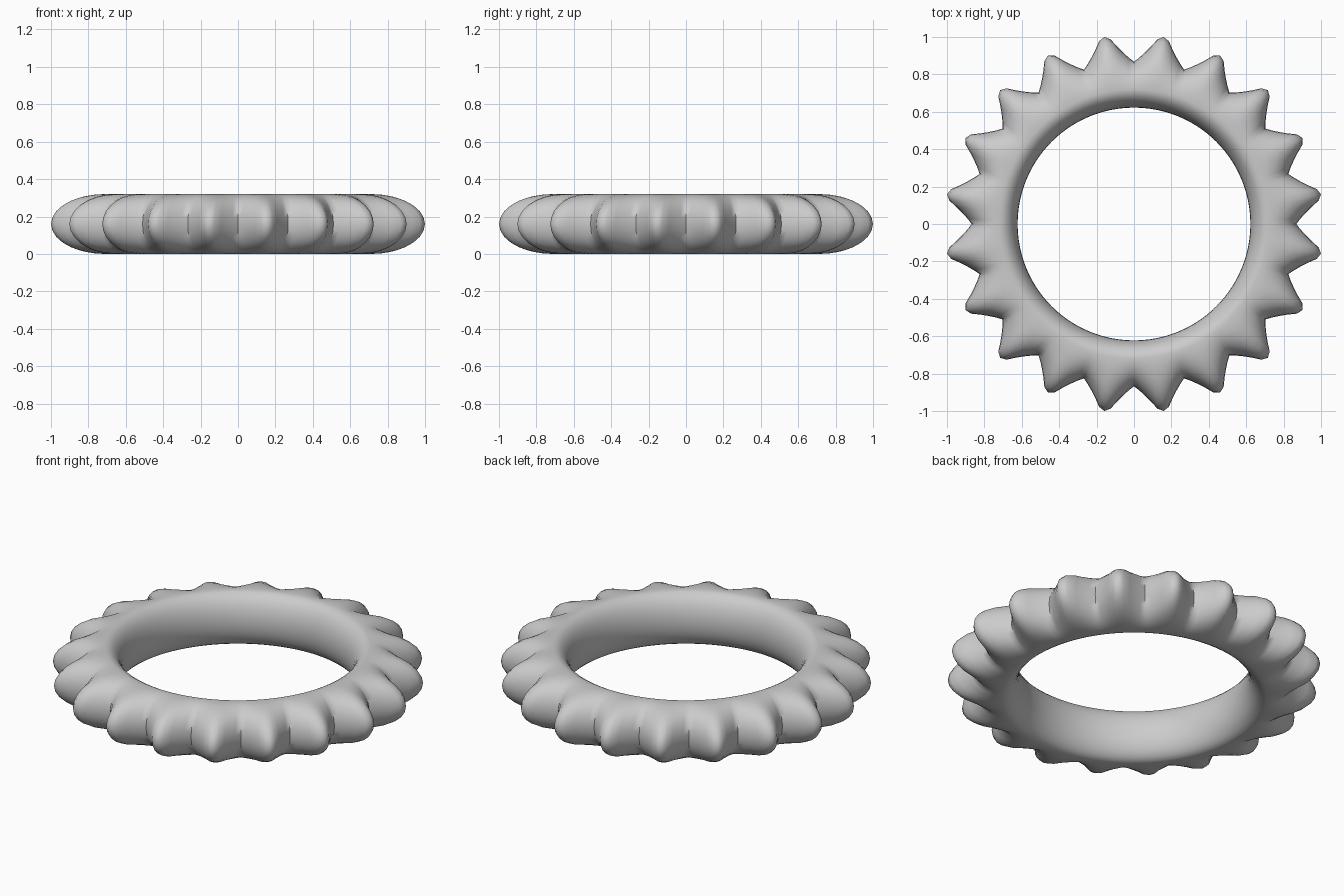
import bpy, bmesh, math

if "Cube" in bpy.data.objects:
    bpy.data.objects.remove(bpy.data.objects["Cube"])

TEETH = 20
STEPS = 10          # columns per tooth
RING = 28           # points around the cross-section
CORE, INNER, HALF_H = 0.72, 0.622, 0.16

# tooth outline: (fraction from tip to valley, outer radius)
OUTLINE = [(0, 1.012), (0.2, 0.995), (0.4, 0.952), (0.6, 0.918), (0.8, 0.89), (1, 0.868)]


def outer_radius(u):
    for (u0, r0), (u1, r1) in zip(OUTLINE, OUTLINE[1:]):
        if u <= u1 + 1e-6:
            return r0 + (r1 - r0) * (u - u0) / (u1 - u0)
    return OUTLINE[-1][1]


# toothed ring: elliptical section whose outer half swells at each tooth
bm = bmesh.new()
cols = []
n = TEETH * STEPS
for i in range(n):
    ang = 2 * math.pi * i / n
    u = abs((i % STEPS) - STEPS / 2) / (STEPS / 2)
    reach = outer_radius(u) - CORE
    col = []
    for j in range(RING):
        t = 2 * math.pi * j / RING
        c, s = math.cos(t), math.sin(t)
        r = CORE + c * (reach if c > 0 else CORE - INNER)
        z = HALF_H + HALF_H * s
        col.append(bm.verts.new((r * math.cos(ang), r * math.sin(ang), z)))
    cols.append(col)
for i in range(n):
    a, b = cols[i], cols[(i + 1) % n]
    for j in range(RING):
        k = (j + 1) % RING
        bm.faces.new((a[j], b[j], b[k], a[k]))
bmesh.ops.recalc_face_normals(bm, faces=bm.faces)

mesh = bpy.data.meshes.new("toothed_ring")
bm.to_mesh(mesh)
bm.free()
ring = bpy.data.objects.new("toothed_ring", mesh)
bpy.context.collection.objects.link(ring)
bpy.context.view_layer.objects.active = ring
ring.select_set(True)
bpy.ops.object.shade_smooth_by_angle(angle=math.radians(60))
